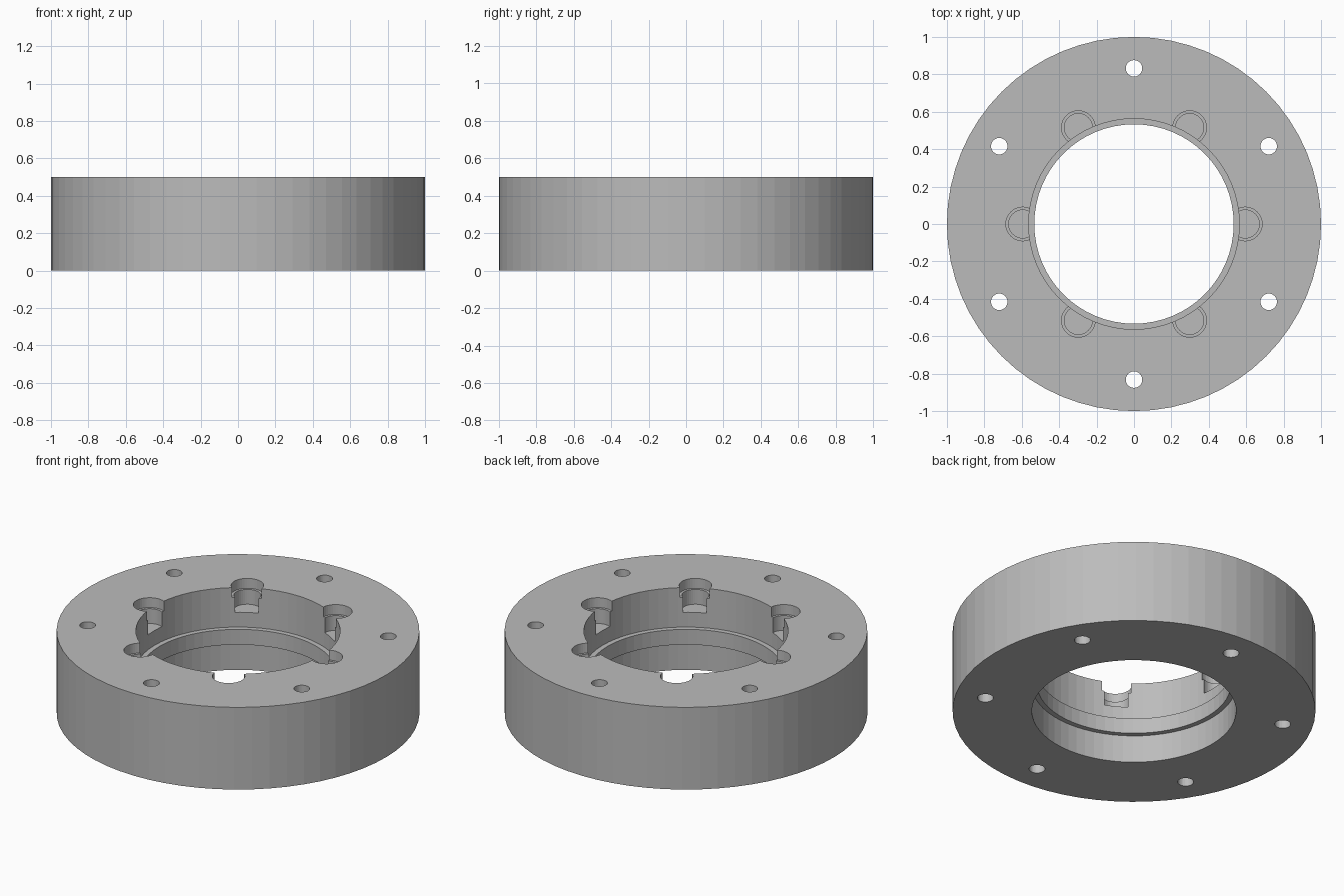
import bpy, bmesh
from math import radians, cos, sin
from mathutils import Matrix, Vector

default = bpy.data.objects.get("Cube")
if default:
    bpy.data.objects.remove(default, do_unlink=True)

# Single metal colour
grey = bpy.data.materials.new("light grey")
grey.use_nodes = True
colour = (0.5, 0.5, 0.5, 1)
grey.diffuse_color = colour
grey.node_tree.nodes["Principled BSDF"].inputs["Base Color"].default_value = colour

HEIGHT = 0.5
BORE, LIP = 0.563, 0.533


def make_object(name, bm):
    bmesh.ops.recalc_face_normals(bm, faces=bm.faces)
    mesh = bpy.data.meshes.new(name)
    bm.to_mesh(mesh)
    bm.free()
    mesh.materials.append(grey)
    obj = bpy.data.objects.new(name, mesh)
    bpy.context.collection.objects.link(obj)
    return obj


def lathe(name, profile, steps):
    """Sweep a closed (radius, height) outline around the z axis."""
    bm = bmesh.new()
    verts = [bm.verts.new((r, 0, z)) for r, z in profile]
    edges = [bm.edges.new((a, b)) for a, b in zip(verts, verts[1:] + verts[:1])]
    bmesh.ops.spin(bm, geom=verts + edges, cent=(0, 0, 0), axis=(0, 0, 1),
                   angle=radians(360), steps=steps, use_merge=True)
    bmesh.ops.remove_doubles(bm, verts=bm.verts, dist=0.0001)
    return make_object(name, bm)


def cylinder_cutter(name, distance, angle, radius, bottom, top, sides):
    bm = bmesh.new()
    a = radians(angle)
    place = Vector((distance * cos(a), distance * sin(a), (bottom + top) / 2))
    bmesh.ops.create_cone(bm, cap_ends=True, segments=sides, radius1=radius,
                          radius2=radius, depth=top - bottom,
                          matrix=Matrix.Translation(place))
    return make_object(name, bm)


# Ring body with a retaining lip inside the bore
ring = lathe("flange_ring", [
    (1, 0), (1, HEIGHT), (BORE, HEIGHT), (BORE, 0.26),
    (LIP, 0.26), (LIP, 0.167), (BORE, 0.167), (BORE, 0)], 64)

# Six through holes, and six stepped screw pockets opening into the bore
cutters = []
for i in range(6):
    cutters += [
        cylinder_cutter("bolt_hole", 0.832, 30 + 60 * i, 0.044, -0.1, 0.6, 32),
        cylinder_cutter("pocket_step", 0.595, 60 * i, 0.09, 0.44, 0.6, 40),
        cylinder_cutter("pocket_core", 0.595, 60 * i, 0.075, 0.35, 0.6, 40)]

for cutter in cutters:
    cutter.hide_render = True
    cut = ring.modifiers.new(cutter.name, "BOOLEAN")
    cut.operation = "DIFFERENCE"
    cut.solver = "EXACT"
    cut.object = cutter

# Bake the cuts and discard the cutters
bpy.context.view_layer.update()
evaluated = ring.evaluated_get(bpy.context.evaluated_depsgraph_get())
baked = bpy.data.meshes.new_from_object(evaluated)
ring.modifiers.clear()
ring.data = baked
for cutter in cutters:
    bpy.data.objects.remove(cutter, do_unlink=True)
